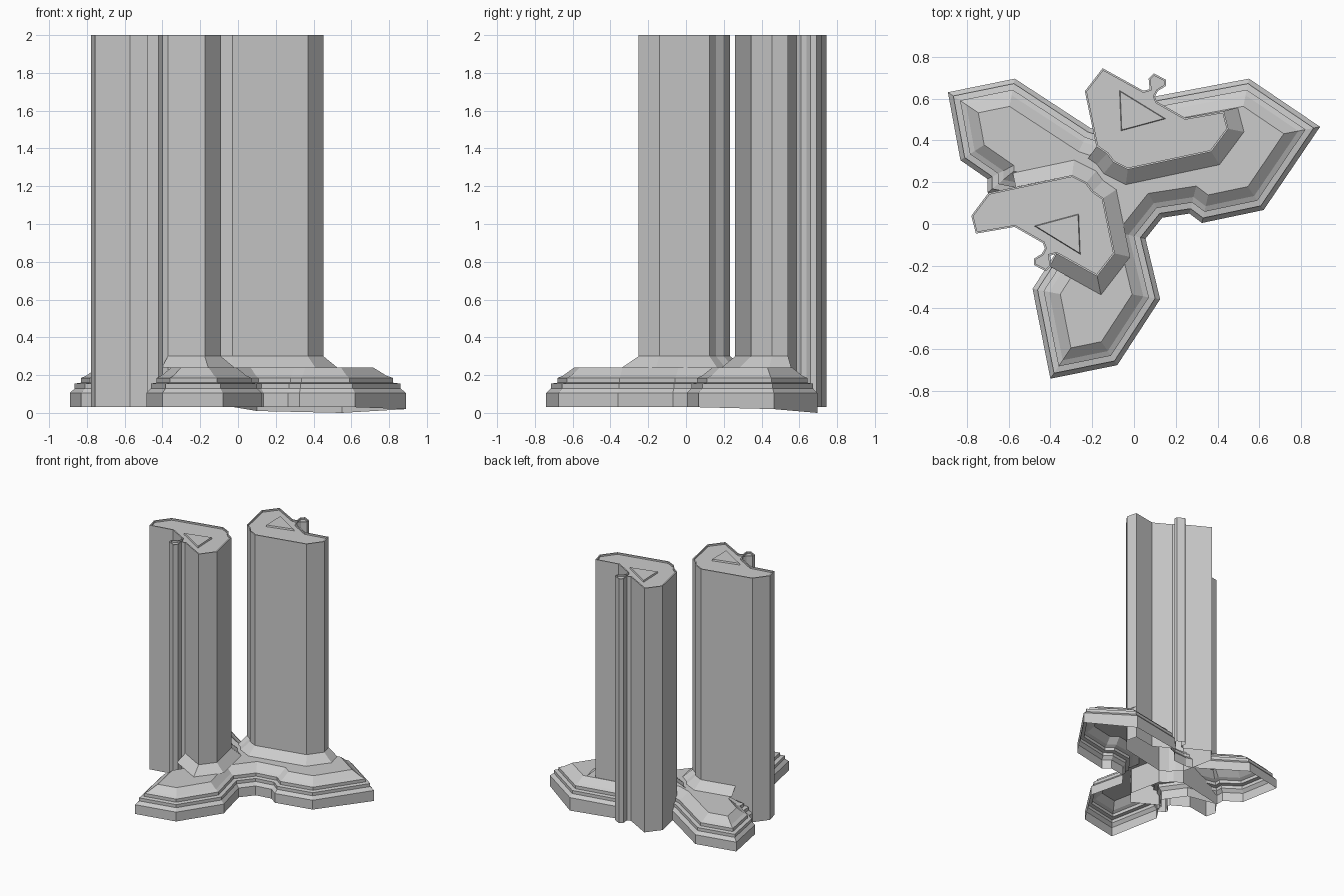
import bpy
from mathutils import Vector

if "Cube" in bpy.data.objects:
    bpy.data.objects.remove(bpy.data.objects["Cube"])

CENTRE = Vector((-0.163, 0.247))


def offset(pts, d, closed=True):
    """Move a counter-clockwise path inwards by d with mitred corners."""
    out, n = [], len(pts)
    for i in range(n):
        p = Vector(pts[i])
        normals = []
        for a, b in ((i - 1, i), (i, i + 1)):
            if closed or (a >= 0 and b < n):
                e = (Vector(pts[b % n]) - Vector(pts[a % n])).normalized()
                normals.append(Vector((-e.y, e.x)))
        s = normals[0] + normals[-1]
        out.append(p + s * (2 * d / s.length_squared))
    return out


def loft(name, rings, cap=False, closed=True):
    """Join rings of (2D points, height) with flat faces."""
    n = len(rings[0][0])
    verts = [(p[0], p[1], z) for pts, z in rings for p in pts]
    faces = []
    for r in range(len(rings) - 1):
        for i in range(n if closed else n - 1):
            j = (i + 1) % n
            faces.append((r * n + i, r * n + j, (r + 1) * n + j, (r + 1) * n + i))
    if cap:
        faces.append(tuple(range((len(rings) - 1) * n, len(rings) * n)))
    me = bpy.data.meshes.new(name)
    me.from_pydata(verts, [], faces)
    ob = bpy.data.objects.new(name, me)
    bpy.context.collection.objects.link(ob)
    return ob


def turn(pts):
    """Half turn about the middle of the column pair."""
    return [2 * CENTRE - Vector(p) for p in pts]


# Three-lobed stepped plinth, open underneath
plinth = [(-.40, -.74), (-.08, -.675), (.125, -.36), (.055, -.07), (.135, .03),
          (.265, .05), (.325, .005), (.62, .067), (.89, .465), (.55, .695),
          (.10, .61), (-.02, .45), (-.15, .44), (-.21, .46), (-.57, .695),
          (-.89, .63), (-.83, .305), (-.70, .215), (-.70, .15), (-.45, .10),
          (-.33, -.07), (-.485, -.31)]
steps = [(0, .03), (0, .105), (.022, .13), (.022, .155), (.05, .16),
         (.05, .185), (.075, .197), (.125, .24)]
base = loft("plinth", [(offset(plinth, d), z) for d, z in steps], cap=True)
# Bottom edge dips slightly along the back right lobe
for i, z in ((8, .02), (9, 0.0), (10, .01)):
    base.data.vertices[i].co.z = z

# Column outline with the rod and its neck on the outer side
column = [(-.15, .745), (-.235, .635), (-.18, .37), (-.13, .335), (-.10, .295),
          (-.03, .26), (.37, .345), (.452, .455), (.43, .54), (.245, .508),
          (.11, .585), (.10, .61), (.115, .637), (.153, .66), (.153, .69),
          (.095, .72), (.07, .695), (.075, .645), (.045, .637)]
triangle = [(-.07, .64), (-.062, .445), (.153, .503)]

# Flared skirts only where each column stands on the plinth
skirts = {"back": column[2:9],
          "front": turn([column[18]] + column[:6] + [(.24, .317)])}

for side in ("back", "front"):
    place = turn if side == "front" else list
    outline, tri = place(column), place(triangle)
    rim = offset(outline, .009)
    loft(side + "_column", [(outline, .03), (outline, 2.0), (rim, 2.0), (rim, 1.987)], cap=True)
    loft(side + "_top_triangle", [(tri, 1.985), (offset(tri, .004), 1.999)], cap=True)
    path = skirts[side]
    loft(side + "_skirt", [(offset(path, -.068, False), .24), (path, .30)], closed=False)
